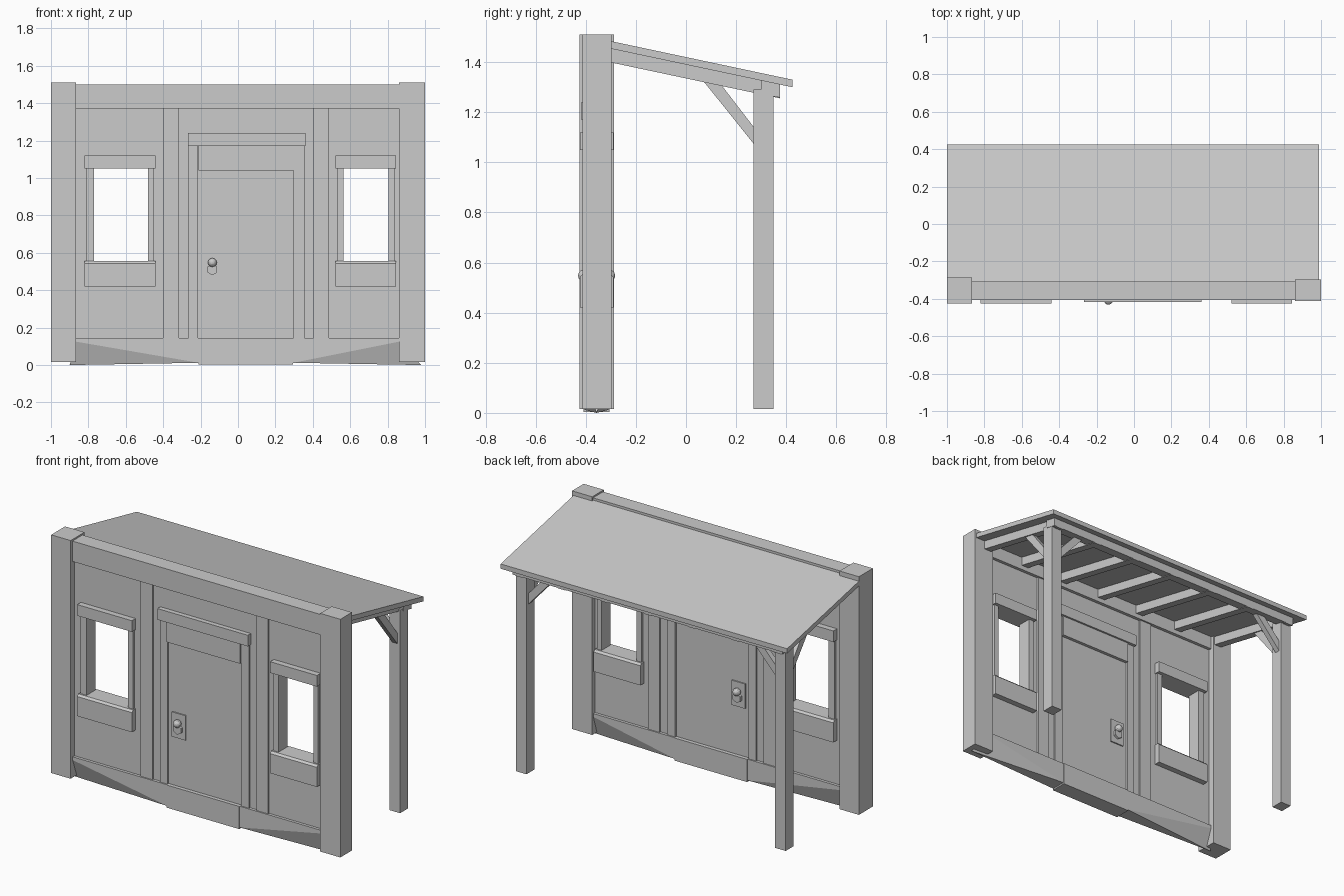
import bpy, bmesh, math
from mathutils import Vector

if "Cube" in bpy.data.objects:
    bpy.data.objects.remove(bpy.data.objects["Cube"])

GREY = bpy.data.materials.new("plain grey")
GREY.diffuse_color = (0.6, 0.6, 0.6, 1)
GREY.use_nodes = True
GREY.node_tree.nodes["Principled BSDF"].inputs["Base Color"].default_value = GREY.diffuse_color
YC = -0.357  # middle plane of the wall


def finish(name, bm):
    bmesh.ops.recalc_face_normals(bm, faces=bm.faces)
    me = bpy.data.meshes.new(name)
    bm.to_mesh(me)
    bm.free()
    me.materials.append(GREY)
    ob = bpy.data.objects.new(name, me)
    bpy.context.collection.objects.link(ob)
    return ob


def prism(name, pts, offset):
    """Extrude a flat outline along an offset vector."""
    bm = bmesh.new()
    f = bm.faces.new([bm.verts.new(p) for p in pts])
    r = bmesh.ops.extrude_face_region(bm, geom=[f])
    bmesh.ops.translate(bm, vec=Vector(offset),
                        verts=[g for g in r["geom"] if isinstance(g, bmesh.types.BMVert)])
    return finish(name, bm)


def box(name, x0, x1, y0, y1, z0, z1):
    return prism(name, [(x0, y0, z0), (x1, y0, z0), (x1, y1, z0), (x0, y1, z0)], (0, 0, z1 - z0))


def wall_box(name, x0, x1, z0, z1, half):
    """Box centred on the wall plane, showing on both faces."""
    return box(name, x0, x1, YC - half, YC + half, z0, z1)


# Corner posts and top beam
box("corner_post_left", -1, -0.865, -0.425, -0.287, 0.015, 1.51)
box("corner_post_right", 0.86, 1, -0.413, -0.298, 0.015, 1.51)
wall_box("top_beam", -0.866, 0.861, 1.372, 1.5, 0.05)

# Studs beside the door bay
wall_box("stud_left", -0.40, -0.315, 0.145, 1.372, 0.04)
wall_box("stud_right", 0.405, 0.487, 0.145, 1.372, 0.04)

# Window bays: wall panels around each opening, then trim
for side, b0, b1, o0, o1, t0, t1 in (("left", -0.866, -0.40, -0.77, -0.482, -0.82, -0.44),
                                     ("right", 0.487, 0.861, 0.563, 0.805, 0.52, 0.845)):
    for part, x0, x1, z0, z1 in (("below", b0, b1, 0.14, 0.55), ("above", b0, b1, 1.05, 1.373),
                                 ("near", b0, o0, 0.55, 1.05), ("far", o1, b1, 0.55, 1.05)):
        wall_box(f"wall_{side}_{part}", x0, x1, z0, z1, 0.03)
    wall_box(f"window_jamb_{side}_a", t0 + 0.008, o0, 0.55, 1.05, 0.045)
    wall_box(f"window_jamb_{side}_b", o1, t1 - 0.008, 0.55, 1.05, 0.045)
    wall_box(f"window_lintel_{side}", t0, t1, 1.05, 1.12, 0.067)
    sill = [(t0, YC + y, z) for y, z in ((-0.067, 0.42), (0.067, 0.42), (0.067, 0.543),
                                         (0.055, 0.555), (-0.055, 0.555), (-0.067, 0.543))]
    prism(f"window_sill_{side}", sill, (t1 - t0, 0, 0))

# Door bay: side panels, frame, leaf, boards above
wall_box("door_panel_left", -0.316, -0.26, 0.14, 1.373, 0.03)
wall_box("door_panel_right", 0.35, 0.406, 0.14, 1.373, 0.03)
wall_box("door_panel_above", -0.262, 0.352, 1.2, 1.373, 0.03)
wall_box("door_jamb_left", -0.265, -0.213, 0.145, 1.17, 0.04)
wall_box("door_jamb_right", 0.298, 0.355, 0.145, 1.17, 0.04)
wall_box("door", -0.214, 0.299, 0.14, 1.17, 0.028)
wall_box("door_transom", -0.212, 0.297, 1.04, 1.17, 0.048)
wall_box("door_header", -0.268, 0.36, 1.17, 1.24, 0.06)

# Lock plate, round knob and six-sided boss on both faces
wall_box("lock_plate", -0.185, -0.09, 0.45, 0.605, 0.036)
for s, face in ((-1, "front"), (1, "back")):
    for name, z, r, n in (("knob", 0.548, 0.024, 12), ("lock_boss", 0.51, 0.03, 6)):
        bm = bmesh.new()
        if n == 12:
            bmesh.ops.create_uvsphere(bm, u_segments=12, v_segments=8, radius=r)
        else:
            bmesh.ops.create_cone(bm, cap_ends=True, segments=n, radius1=r, radius2=r, depth=0.02)
        ob = finish(f"{name}_{face}", bm)
        ob.rotation_euler = (math.pi / 2, 0, 0)
        ob.location = (-0.137, YC + s * (0.05 if n == 12 else 0.042), z)

# Base: straight threshold, and side boards tapering to a point below
wall_box("threshold", -0.21, 0.295, 0.003, 0.145, 0.052)
for name, xi, xo, tip in (("base_left", -0.21, -0.866, -0.9), ("base_right", 0.295, 0.861, 0.98)):
    bm = bmesh.new()
    f, b = YC - 0.048, YC + 0.048
    v = [[bm.verts.new((x, y, z)) for x, z in ((xi, 0.145), (xo, 0.145), (xo, 0.125), (xi, 0.012))]
         for y in (f, b)]
    point = bm.verts.new((tip, YC, 0))
    for side in v:
        bm.faces.new(side)
        bm.faces.new((side[2], side[3], point))
    for i, j in ((0, 1), (1, 2), (3, 0)):
        bm.faces.new((v[0][i], v[0][j], v[1][j], v[1][i]))
    bm.faces.new((v[0][2], v[1][2], point))
    bm.faces.new((v[0][3], v[1][3], point))
    finish(name, bm)


# Sloping roof: all parts follow one slope line
def slope(y, drop=0.0):
    return 1.485 - (y + 0.305) * 0.2123 - drop


def sloped(name, x0, x1, y0, y1, d0, d1):
    pts = [(x0, y0, slope(y0, d0)), (x0, y1, slope(y1, d0)),
           (x0, y1, slope(y1, d1)), (x0, y0, slope(y0, d1))]
    return prism(name, pts, (x1 - x0, 0, 0))


sloped("roof_sheet", -1, 0.99, -0.31, 0.425, 0, 0.03)
for i in range(7):
    x = -0.9 + 0.3 * i
    sloped(f"rafter_{i + 1}", x - 0.025, x + 0.025, -0.31, 0.376, 0.03, 0.085)
sloped("eave_beam", -0.935, 0.94, 0.30, 0.376, 0.03, 0.082)

# Roof posts with knee braces towards the wall and along the eave
for side, s in (("left", -1), ("right", 1)):
    box(f"roof_post_{side}", s * 0.9 - 0.037, s * 0.9 + 0.037, 0.27, 0.35, 0.015, 1.29)
    pts = [(s * 0.9 - 0.017, y, z) for y, z in ((0.275, 1.068), (0.275, 1.135), (0.125, 1.33), (0.065, 1.33))]
    prism(f"wall_brace_{side}", pts, (0.034, 0, 0))
    pts = [(s * x, 0.298, z) for x, z in ((0.87, 1.068), (0.87, 1.135), (0.72, 1.30), (0.66, 1.30))]
    prism(f"eave_brace_{side}", pts, (0, 0.034, 0))
